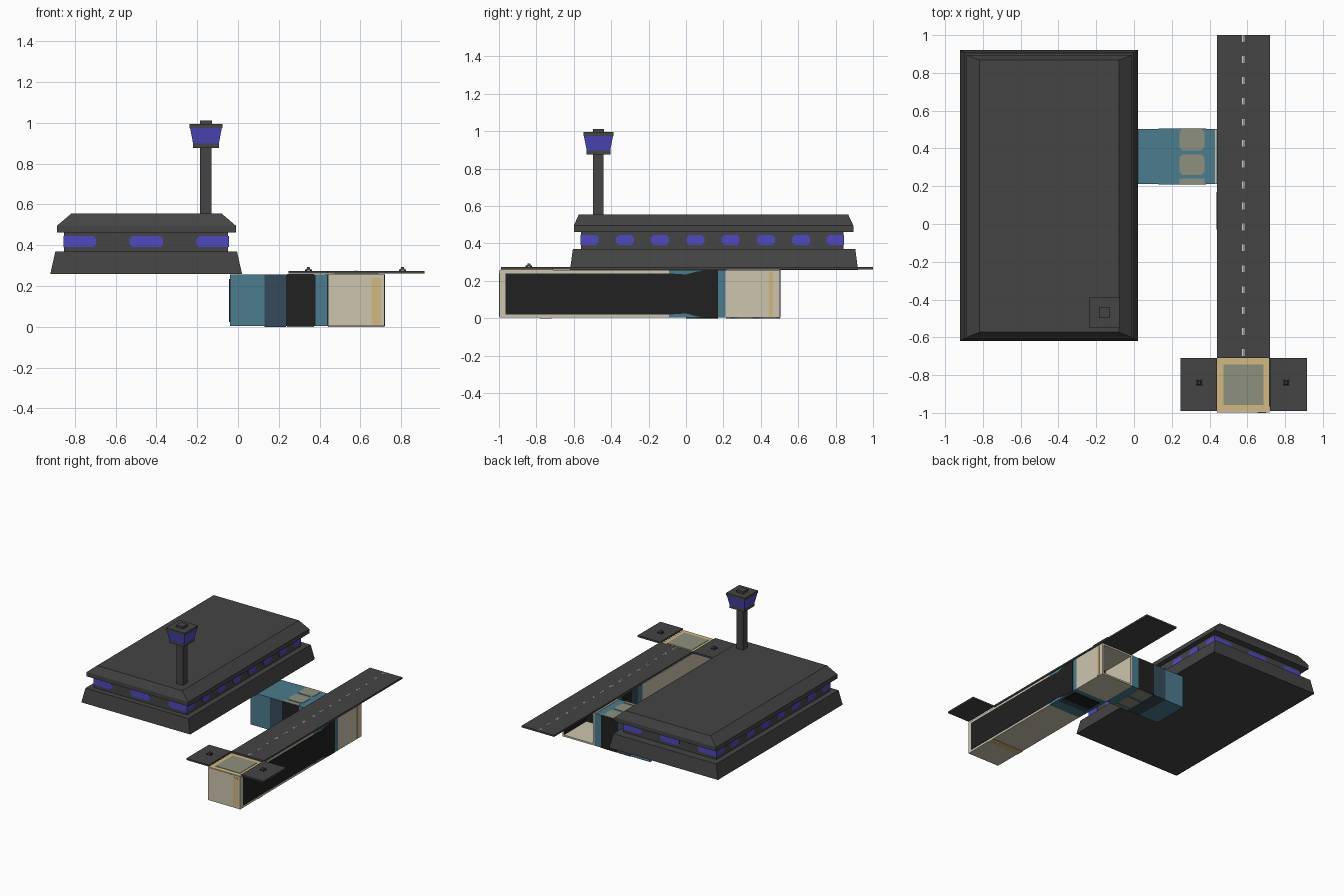
import bpy, bmesh
from mathutils import Vector

if "Cube" in bpy.data.objects:
    bpy.data.objects.remove(bpy.data.objects["Cube"])


def material(name, r, g, b):
    m = bpy.data.materials.new(name)
    m.diffuse_color = (r, g, b, 1)
    m.use_nodes = True
    m.node_tree.nodes["Principled BSDF"].inputs["Base Color"].default_value = m.diffuse_color
    return m


GREY = material("dark grey", 0.058, 0.058, 0.058)
VIOLET = material("violet glass", 0.078, 0.068, 0.52)
BLUE = material("teal blue", 0.07, 0.20, 0.27)
SLATE = material("slate", 0.036, 0.07, 0.105)
BLACK = material("black", 0.015, 0.015, 0.015)
BEIGE = material("beige", 0.62, 0.56, 0.43)
TAN = material("tan", 0.64, 0.48, 0.22)
PANE = material("grey green pane", 0.27, 0.28, 0.21)
WHITE = material("white", 0.65, 0.65, 0.65)


def finish(name, bm, mat):
    bmesh.ops.recalc_face_normals(bm, faces=bm.faces)
    me = bpy.data.meshes.new(name)
    bm.to_mesh(me)
    bm.free()
    me.materials.append(mat)
    ob = bpy.data.objects.new(name, me)
    bpy.context.collection.objects.link(ob)
    return ob


def loft(name, rings, mat):
    """Stack of rectangles (x0, x1, y0, y1, z), capped at both ends."""
    bm = bmesh.new()
    loops = [[bm.verts.new(p) for p in ((a, c, z), (b, c, z), (b, d, z), (a, d, z))]
             for a, b, c, d, z in rings]
    for lo, hi in zip(loops, loops[1:]):
        for i in range(4):
            j = (i + 1) % 4
            bm.faces.new((lo[i], lo[j], hi[j], hi[i]))
    bm.faces.new(loops[0])
    bm.faces.new(loops[-1])
    return finish(name, bm, mat)


def box(name, x0, x1, y0, y1, z0, z1, mat):
    return loft(name, [(x0, x1, y0, y1, z0), (x0, x1, y0, y1, z1)], mat)


def plate(name, axis, side, level, pts, mat, t=0.003):
    """Thin plate from 2D points, standing proud of the plane axis = level."""
    def place(u, v):
        return [(level, u, v), (u, level, v), (u, v, level)][axis]
    bm = bmesh.new()
    f = bm.faces.new([bm.verts.new(place(u, v)) for u, v in pts])
    ext = bmesh.ops.extrude_face_region(bm, geom=[f])["geom"]
    off = Vector((0, 0, 0))
    off[axis] = side * t
    bmesh.ops.translate(bm, vec=off, verts=[g for g in ext if isinstance(g, bmesh.types.BMVert)])
    return finish(name, bm, mat)


def rect(u0, u1, v0, v1, lo=0.0, hi=0.0):
    """Rectangle whose low-u and high-u corners are chamfered by lo and hi."""
    pts = [(u0 + lo, v0), (u1 - hi, v0)] + ([(u1, v0 + hi), (u1, v1 - hi)] if hi else [])
    pts += [(u1 - hi, v1), (u0 + lo, v1)] + ([(u0, v1 - lo), (u0, v0 + lo)] if lo else [])
    return pts


# Terminal: flared base, recessed window band, sloped roof
loft("terminal_base", [(-0.92, 0.02, -0.62, 0.92, 0.258), (-0.895, -0.005, -0.605, 0.905, 0.37)], GREY)
box("terminal_band", -0.852, -0.048, -0.562, 0.842, 0.37, 0.462, GREY)
loft("terminal_roof", [(-0.888, -0.01, -0.6, 0.895, 0.462), (-0.888, -0.01, -0.6, 0.895, 0.495),
                       (-0.817, -0.08, -0.573, 0.867, 0.555)], GREY)


# Band windows, with the end ones wrapping round the corners
def windows(name, axis, side, level, spans):
    for i, (a, b) in enumerate(spans):
        lo = 0 if i == 0 else 0.014
        hi = 0 if i == len(spans) - 1 else 0.014
        plate(f"{name}_{i}", axis, side, level, rect(a, b, 0.392, 0.445, lo, hi), VIOLET)


ends = [(-0.855, -0.695), (-0.532, -0.367), (-0.205, -0.045)]
sides = [(-0.515 + i * 0.1885 - 0.048, -0.515 + i * 0.1885 + 0.048) for i in range(8)]
sides[0] = (-0.565, -0.467)
sides[-1] = (0.752, 0.845)
windows("front_window", 1, -1, -0.562, ends)
windows("back_window", 1, 1, 0.842, ends)
windows("right_window", 0, 1, -0.048, sides)
windows("left_window", 0, -1, -0.852, sides)

# Control tower, centred on its shaft
TX, TY = -0.157, -0.468


def tower(name, rings, mat):
    loft(name, [(TX - r, TX + r, TY - r, TY + r, z) for r, z in rings], mat)


tower("tower_shaft", [(0.028, 0.55), (0.028, 0.88)], GREY)
tower("tower_cab_floor", [(0.063, 0.876), (0.063, 0.898)], GREY)
tower("tower_cab_glass", [(0.063, 0.898), (0.078, 0.975)], VIOLET)
tower("tower_cab_roof", [(0.081, 0.975), (0.081, 0.995)], GREY)
tower("tower_cap", [(0.029, 0.995), (0.029, 1.012)], GREY)

# Runway with a double dashed centre line
box("runway", 0.44, 0.72, -0.71, 1.0, 0.261, 0.274, GREY)
for i in range(16):
    y = 0.982 - i * 0.1108
    for j, x in enumerate((0.571, 0.581)):
        plate(f"runway_dash_{i}_{j}", 2, 1, 0.274, rect(x, x + 0.005, y - 0.018, y + 0.018), WHITE, 0.001)

# Side pads with small ground lamps
for side, x0, x1 in (("left", 0.247, 0.44), ("right", 0.72, 0.915)):
    box(f"{side}_pad", x0, x1, -0.99, -0.71, 0.261, 0.274, GREY)
    cx, cy = (0.345 if side == "left" else 0.806), -0.84
    for k, (sx, sy) in enumerate(((-1, -1), (1, -1), (1, 1), (-1, 1))):
        a, b = cx + sx * 0.012, cy + sy * 0.012
        box(f"{side}_lamp_foot_{k}", a - 0.005, a + 0.005, b - 0.005, b + 0.005, 0.274, 0.281, BLACK)
    loft(f"{side}_lamp", [(cx - 0.012, cx + 0.012, cy - 0.012, cy + 0.012, 0.276),
                          (cx - 0.006, cx + 0.006, cy - 0.006, cy + 0.006, 0.293)], GREY)

# Main tunnel: beige, blue joint, then a beige end that opens to the back
Z0, Z1 = 0.003, 0.257
box("main_tunnel", 0.44, 0.717, -0.997, -0.09, Z0, Z1, BEIGE)
box("tunnel_joint", 0.44, 0.717, -0.09, 0.21, Z0, Z1, BLUE)
end = box("tunnel_end", 0.44, 0.717, 0.21, 0.503, Z0, Z1, BEIGE)
end.data.materials.append(BLACK)
bm = bmesh.new()
bm.from_mesh(end.data)
mouth = max(bm.faces, key=lambda f: f.calc_center_median().y)
bmesh.ops.inset_region(bm, faces=[mouth], thickness=0.018)
ext = bmesh.ops.extrude_face_region(bm, geom=[mouth])["geom"]
bmesh.ops.translate(bm, vec=(0, -0.28, 0), verts=[g for g in ext if isinstance(g, bmesh.types.BMVert)])
if mouth.is_valid:
    bm.faces.remove(mouth)
bmesh.ops.recalc_face_normals(bm, faces=bm.faces)
for f in bm.faces:  # inner right wall and back wall are black
    c = f.calc_center_median()
    if 0.22 < c.y < 0.5 and 0.69 < c.x < 0.71 or abs(c.y - 0.223) < 0.002:
        f.material_index = 1
bm.to_mesh(end.data)
bm.free()

# Long black side panel, flaring where it meets the joint
low = [(-0.965, 0.02), (-0.09, 0.02), (0.0, 0.026), (0.05, 0.012), (0.1, 0.004), (0.172, 0.004)]
plate("side_panel", 0, 1, 0.717, low + [(y, 0.26 - z) for y, z in reversed(low)], BLACK)
for name, axis, side, lvl, pts, mat in (
        ("joint_slate", 0, -1, 0.44, rect(-0.03, 0.04, Z0, Z1), SLATE),
        ("joint_black", 0, -1, 0.44, rect(0.04, 0.17, Z0, Z1), BLACK),
        ("joint_under_slate", 2, -1, Z0, rect(0.46, 0.70, 0.0, 0.05), SLATE),
        ("joint_under_black", 2, -1, Z0, rect(0.46, 0.70, 0.05, 0.17), BLACK),
        ("front_stripe", 1, -1, -0.997, rect(0.655, 0.70, 0.01, 0.242, 0.01, 0.01), TAN),
        ("side_stripe", 0, 1, 0.717, rect(0.445, 0.466, 0.008, 0.25), TAN),
        ("under_stripe", 2, -1, Z0, rect(0.44, 0.717, -0.78, -0.72), TAN),
        ("skylight_frame", 2, 1, Z1, rect(0.44, 0.717, -0.993, -0.71), TAN),
        ("skylight_pane", 2, 1, Z1 + 0.003, rect(0.474, 0.686, -0.957, -0.743), PANE)):
    plate(name, axis, side, lvl, pts, mat)

# Blue link tunnel running under the terminal
box("link_tunnel", -0.04, 0.44, 0.213, 0.502, Z0, Z1, BLUE)
plate("link_end_panel", 0, -1, -0.04, rect(0.235, 0.48, 0.025, 0.235), BLACK)
plate("link_under_slate", 2, -1, Z0, rect(0.13, 0.235, 0.213, 0.502), SLATE)
for tag, side, lvl in (("front", -1, 0.213), ("back", 1, 0.502)):
    plate(f"link_{tag}_slate", 1, side, lvl, rect(0.13, 0.235, Z0, Z1), SLATE)
    plate(f"link_{tag}_black", 1, side, lvl, rect(0.235, 0.38, Z0, Z1), BLACK)
for tag, side, lvl in (("top", 1, Z1), ("under", -1, Z0)):
    for i, (a, b, lo) in enumerate(((0.213, 0.24, 0.0), (0.26, 0.367, 0.015), (0.39, 0.502, 0.015))):
        plate(f"link_{tag}_pane_{i}", 2, side, lvl, rect(0.24, 0.372, a, b, lo, lo), PANE)
plate("link_rim", 2, 1, Z1, rect(0.428, 0.438, 0.213, 0.502), BEIGE)
